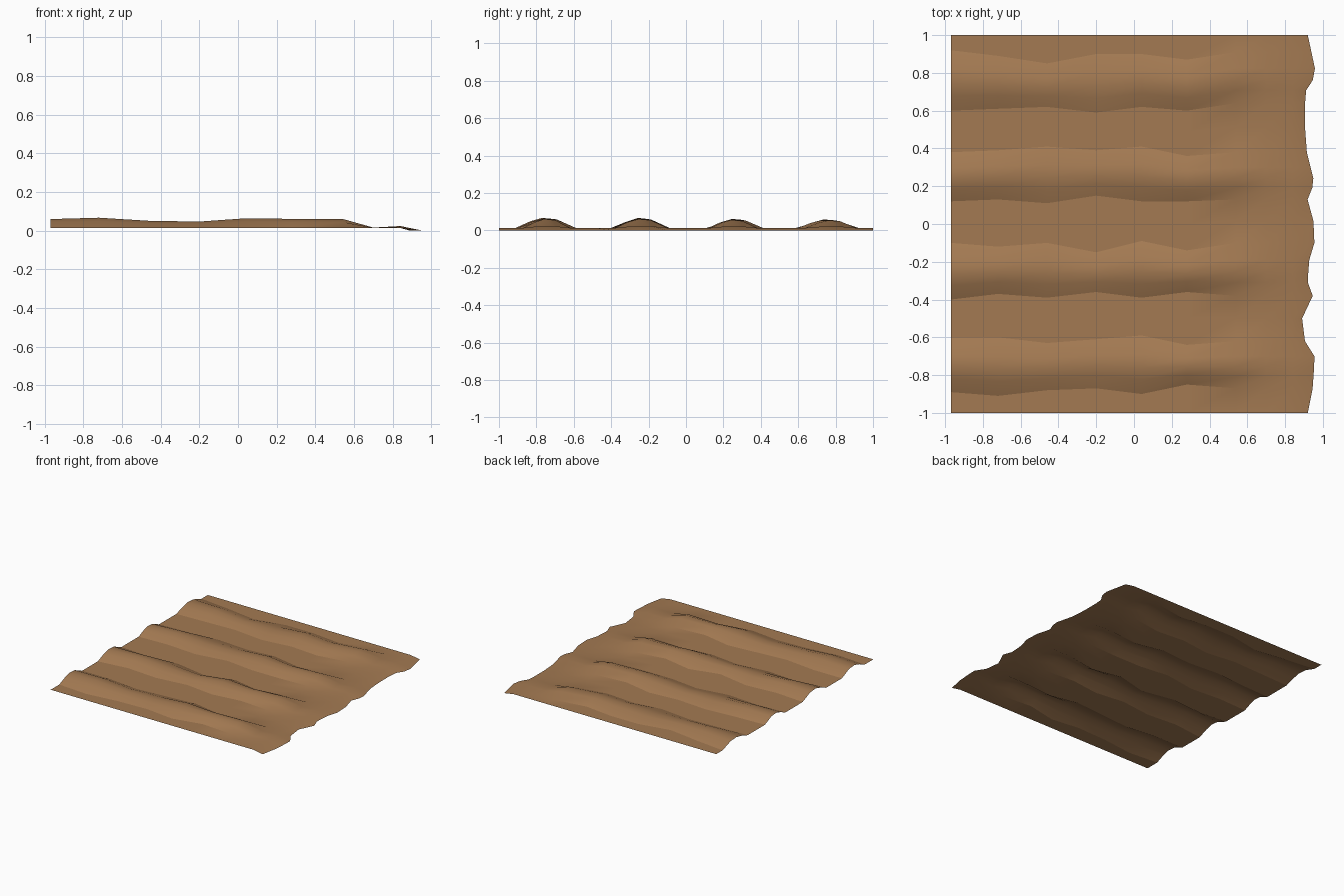
import bpy
import bmesh

default = bpy.data.objects.get("Cube")
if default:
    bpy.data.objects.remove(default)

# Columns along the ridges, with crest height above the furrows at each
COLUMNS = [-0.97, -0.72, -0.46, -0.2, 0.04, 0.28, 0.54, 0.7, 0.84]
CREST = [0.046, 0.053, 0.037, 0.033, 0.05, 0.047, 0.047, 0.002, 0.01]
FURROW = 0.014

# Wavering foot lines of each ridge, in hundredths: (front foot, back foot)
RIDGES = [
    ([-89, -91, -88, -87, -90, -85, -87], [-60, -60, -63, -61, -59, -64, -62]),
    ([-40, -37, -39, -36, -39, -36, -38], [-10, -12, -10, -15, -9, -14, -10]),
    ([12, 13, 11, 15, 12, 12, 13], [38, 39, 41, 39, 41, 36, 38]),
    ([60, 61, 62, 59, 62, 60, 64], [92, 89, 85, 90, 90, 87, 91]),
]
STRENGTH = [1.0, 1.0, 0.9, 0.85]

# Ridge cross-section: (fraction of width, fraction of crest height)
SECTION = [(0, 0), (0.25, 0.66), (0.45, 1), (0.68, 0.88), (1, 0)]

# Ragged end of the field: (y, x)
RAGGED = [(-1, 0.92), (-0.88, 0.945), (-0.74, 0.955), (-0.67, 0.955), (-0.6, 0.885),
          (-0.5, 0.89), (-0.4, 0.955), (-0.32, 0.92), (-0.2, 0.925), (-0.1, 0.955),
          (0, 0.955), (0.12, 0.915), (0.22, 0.955), (0.38, 0.915), (0.5, 0.905),
          (0.6, 0.91), (0.69, 0.9), (0.79, 0.965), (1, 0.92)]


def ragged_x(y):
    for (y0, x0), (y1, x1) in zip(RAGGED, RAGGED[1:]):
        if y <= y1:
            return x0 + (x1 - x0) * (y - y0) / (y1 - y0)
    return RAGGED[-1][1]


def column_rows(i):
    """Return (y, height fraction, is_foot) for every row of column i."""
    k = min(i, len(RIDGES[0][0]) - 1)
    rows = [(-1, 0, False)]
    for n, (front, back) in enumerate(RIDGES):
        a, b = front[k] / 100, back[k] / 100
        if n:
            rows.append(((rows[-1][0] + a) / 2, 0, False))
        for t, h in SECTION:
            rows.append((a + (b - a) * t, h * STRENGTH[n], h == 0))
    rows.append((1, 0, False))
    return rows


# Soil sheet with raised ridges
bm = bmesh.new()
grid = []
for i, x in enumerate(COLUMNS):
    grid.append([bm.verts.new((x, y, FURROW + CREST[i] * h))
                 for y, h, foot in column_rows(i)])
grid.append([bm.verts.new((ragged_x(y), y, 0))
             for y, h, foot in column_rows(len(COLUMNS))])

for left, right in zip(grid, grid[1:]):
    for j in range(len(left) - 1):
        face = bm.faces.new((left[j], right[j], right[j + 1], left[j + 1]))
        face.smooth = True

# Crisp crease where each ridge meets its furrow
feet = [j for j, row in enumerate(column_rows(0)) if row[2]]
for left, right in zip(grid[:6], grid[1:7]):
    for j in feet:
        bm.edges.get((left[j], right[j])).smooth = False

mesh = bpy.data.meshes.new("ploughed_soil")
bm.to_mesh(mesh)
bm.free()
field = bpy.data.objects.new("ploughed_soil", mesh)
bpy.context.collection.objects.link(field)

# Brown soil colour
brown = (0.37, 0.195, 0.085, 1)
soil = bpy.data.materials.new("brown_soil")
soil.use_nodes = True
soil.diffuse_color = brown
soil.node_tree.nodes["Principled BSDF"].inputs["Base Color"].default_value = brown
mesh.materials.append(soil)
